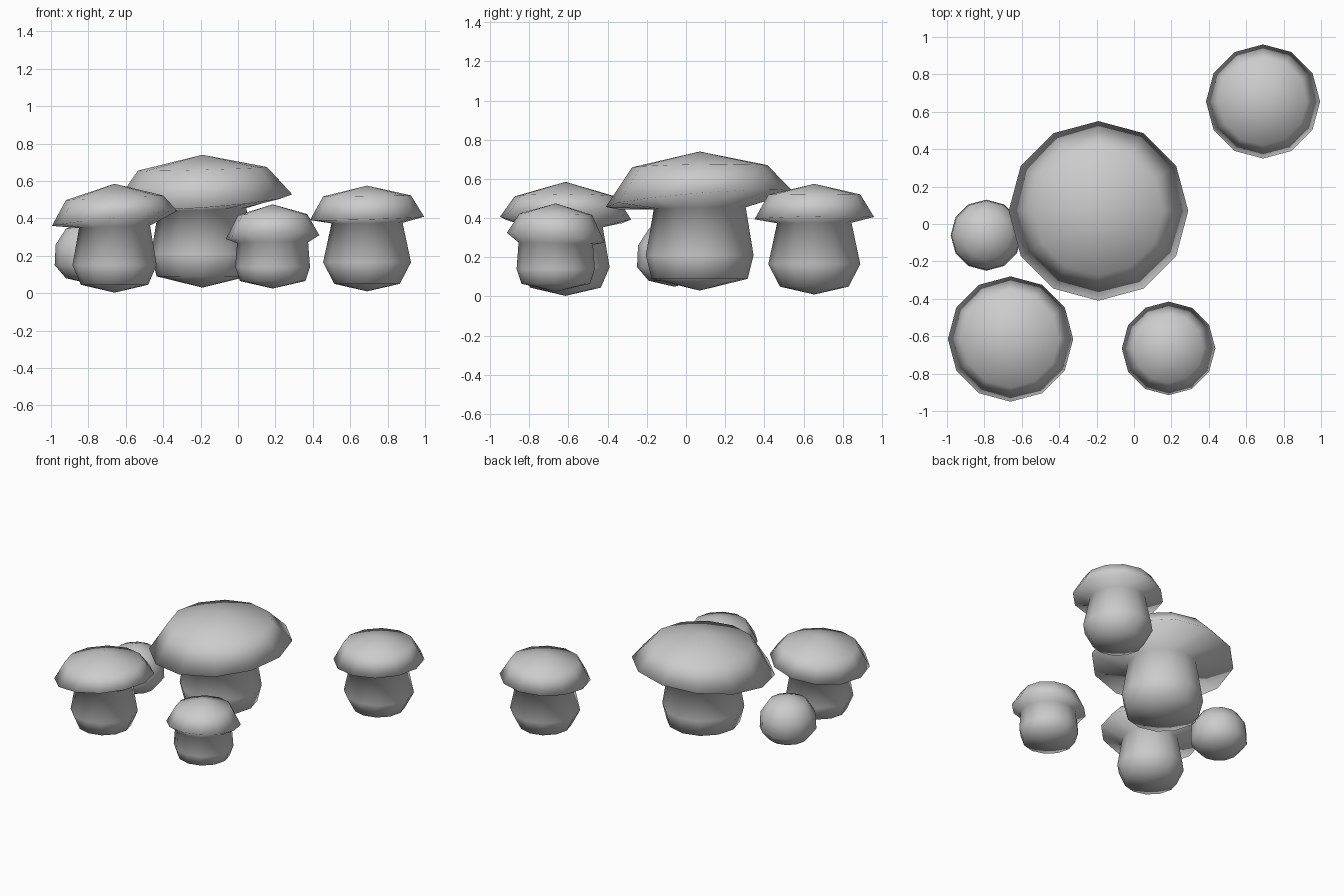
import bpy, bmesh, math

if "Cube" in bpy.data.objects:
    bpy.data.objects.remove(bpy.data.objects["Cube"])

SIDES = 12

grey = bpy.data.materials.new("plain_grey")
grey.diffuse_color = (0.6, 0.6, 0.6, 1)
grey.use_nodes = True
grey.node_tree.nodes["Principled BSDF"].inputs["Base Color"].default_value = grey.diffuse_color


def lathe(name, centre, profile):
    """Revolve (radius, z, tilt_x, tilt_y) points, bottom to top, closing at both poles."""
    bm = bmesh.new()
    rings = []
    for r, z, tx, ty in profile:
        if r == 0:
            rings.append([bm.verts.new((0, 0, z))])
            continue
        ring = []
        for i in range(SIDES):
            a = 2 * math.pi * i / SIDES
            x, y = r * math.cos(a), r * math.sin(a)
            ring.append(bm.verts.new((x, y, z + tx * x + ty * y)))
        rings.append(ring)
    for low, high in zip(rings, rings[1:]):
        for i in range(SIDES):
            j = (i + 1) % SIDES
            if len(low) == 1:
                bm.faces.new((low[0], high[j], high[i]))
            elif len(high) == 1:
                bm.faces.new((low[i], low[j], high[0]))
            else:
                bm.faces.new((low[i], low[j], high[j], high[i]))
    bmesh.ops.recalc_face_normals(bm, faces=bm.faces)
    for f in bm.faces:
        f.smooth = True
    mesh = bpy.data.meshes.new(name)
    bm.to_mesh(mesh)
    bm.free()
    mesh.materials.append(grey)
    obj = bpy.data.objects.new(name, mesh)
    obj.location = (*centre, 0)
    bpy.context.collection.objects.link(obj)


def mushroom(name, centre, stem, cap, tilt):
    """Bulbous stem flowing into a slightly tilted cap."""
    tx, ty = tilt
    neck, rim, shoulder, apex = cap
    points = [(r, z, 0, 0) for r, z in stem]
    points += [(*neck, tx * 0.3, ty * 0.3), (*rim, tx, ty),
               (*shoulder, tx * 0.4, ty * 0.2), (*apex, 0, 0)]
    lathe(name, centre, points)


# Large central mushroom
mushroom("large_mushroom", (-0.19, 0.07),
         [(0, 0.03), (0.245, 0.09), (0.275, 0.21)],
         [(0.235, 0.45), (0.48, 0.495), (0.345, 0.665), (0, 0.74)], (0.07, 0.08))

# Front left mushroom
mushroom("medium_mushroom", (-0.66, -0.615),
         [(0, 0.003), (0.18, 0.045), (0.225, 0.15)],
         [(0.19, 0.355), (0.335, 0.40), (0.26, 0.51), (0, 0.585)], (0.12, -0.02))

# Back right mushroom
mushroom("back_mushroom", (0.69, 0.655),
         [(0, 0.01), (0.175, 0.05), (0.235, 0.165)],
         [(0.19, 0.375), (0.305, 0.40), (0.235, 0.52), (0, 0.575)], (0.03, 0.02))

# Front right small mushroom
mushroom("small_mushroom", (0.185, -0.665),
         [(0, 0.025), (0.175, 0.065), (0.2, 0.14)],
         [(0.19, 0.27), (0.25, 0.30), (0.185, 0.42), (0, 0.475)], (0.04, -0.1))

# Round button mushroom with no opened cap
lathe("button_mushroom", (-0.79, -0.06),
      [(0, 0.05, 0, 0), (0.13, 0.08, 0, 0), (0.19, 0.15, 0, 0),
       (0.185, 0.26, 0, 0), (0.13, 0.345, 0, 0), (0, 0.39, 0, 0)])
